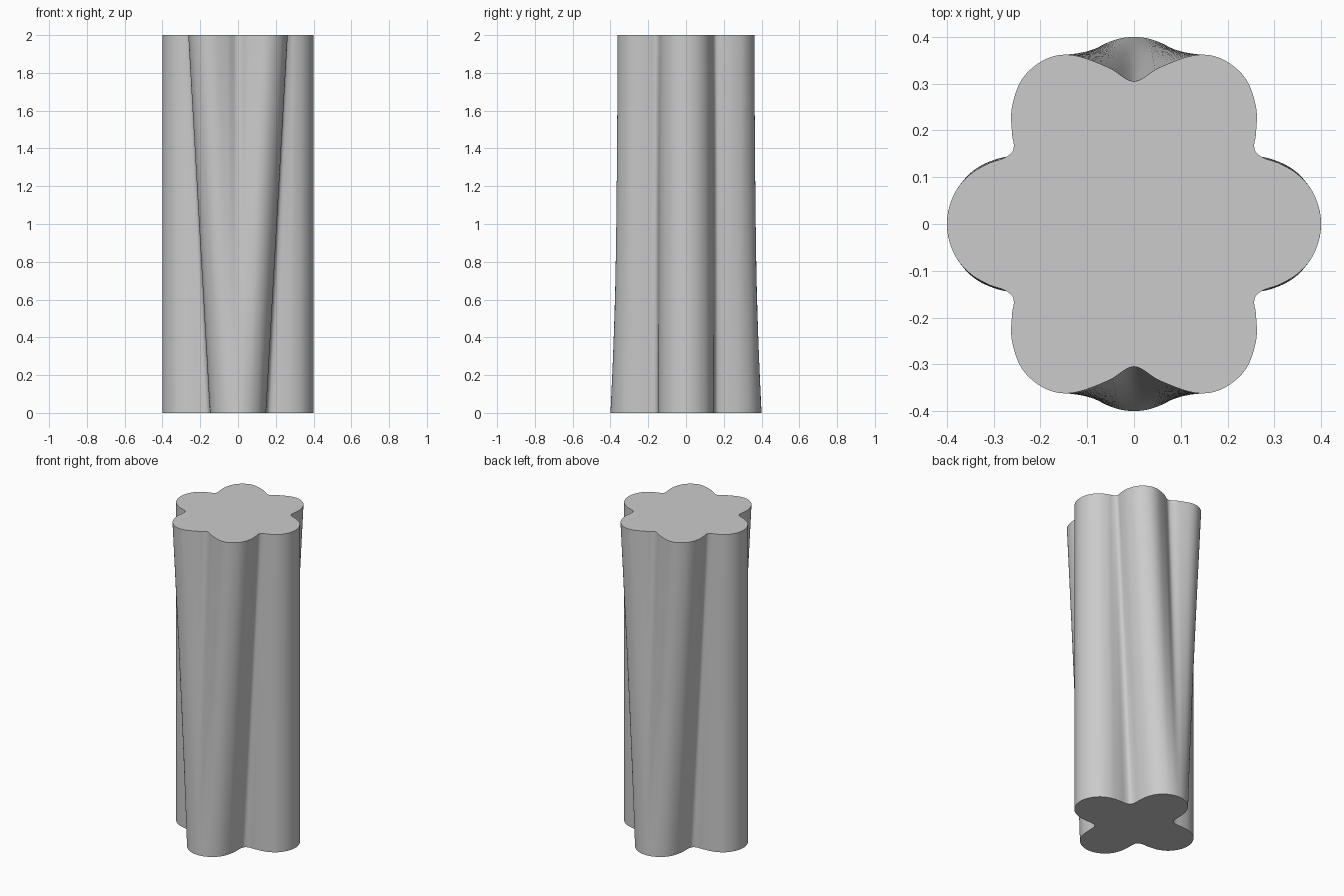
import bpy, bmesh, math
from mathutils import Vector

cube = bpy.data.objects.get("Cube")
if cube:
    bpy.data.objects.remove(cube, do_unlink=True)

HEIGHT, LEVELS, STEPS = 2.0, 16, 6

# Half of one lobe of the four-lobed foot, from its tip to the groove
foot_lobe = [(.4, 0), (.394, .04), (.375, .08), (.34, .117), (.29, .14),
             (.235, .148), (.185, .149), (.159, .159)]
foot_quarter = foot_lobe + [(y, x) for x, y in reversed(foot_lobe[:-1])]

# Quarter of the six-lobed head: side lobe, groove, diagonal lobe, end groove
head_quarter = [(.4, 0), (.394, .04), (.377, .077), (.348, .108), (.31, .13),
                (.28, .14), (.262, .152), (.257, .168), (.261, .195),
                (.261, .25), (.238, .312), (.188, .353), (.13, .361),
                (.055, .335), (0, .305)]


def closed_outline(quarter):
    """Mirror a quarter into a loop and smooth it with a Catmull-Rom spline."""
    half = quarter + [(-x, y) for x, y in reversed(quarter[:-1])]
    pts = [Vector(p) for p in half + [(x, -y) for x, y in reversed(half[1:-1])]]
    n, loop = len(pts), []
    for i in range(n):
        a, b, c, d = (pts[(i + k) % n] for k in (-1, 0, 1, 2))
        for s in range(STEPS):
            t = s / STEPS
            loop.append(b + (c - a) * t / 2
                        + (a - 2.5 * b + 2 * c - d / 2) * t * t
                        + (1.5 * (b - c) + (d - a) / 2) * t ** 3)
    return loop


# Straight loft between the two outlines
foot, head = closed_outline(foot_quarter), closed_outline(head_quarter)
bm = bmesh.new()
rings = []
for level in range(LEVELS + 1):
    t = level / LEVELS
    rings.append([bm.verts.new((*a.lerp(b, t), HEIGHT * t))
                  for a, b in zip(foot, head)])
for low, high in zip(rings, rings[1:]):
    for i in range(len(low)):
        j = (i + 1) % len(low)
        bm.faces.new((low[i], low[j], high[j], high[i]))

# Flat end caps
bm.faces.new(reversed(rings[0]))
bm.faces.new(rings[-1])

mesh = bpy.data.meshes.new("lobed_column")
bm.to_mesh(mesh)
bm.free()
column = bpy.data.objects.new("lobed_column", mesh)
bpy.context.collection.objects.link(column)

# Plain grey finish
grey = bpy.data.materials.new("light_grey")
grey.use_nodes = True
colour = (.6, .6, .6, 1)
grey.diffuse_color = colour
grey.node_tree.nodes["Principled BSDF"].inputs["Base Color"].default_value = colour
mesh.materials.append(grey)

bpy.ops.object.select_all(action='DESELECT')
column.select_set(True)
bpy.context.view_layer.objects.active = column
bpy.ops.object.shade_smooth_by_angle(angle=math.radians(40))
